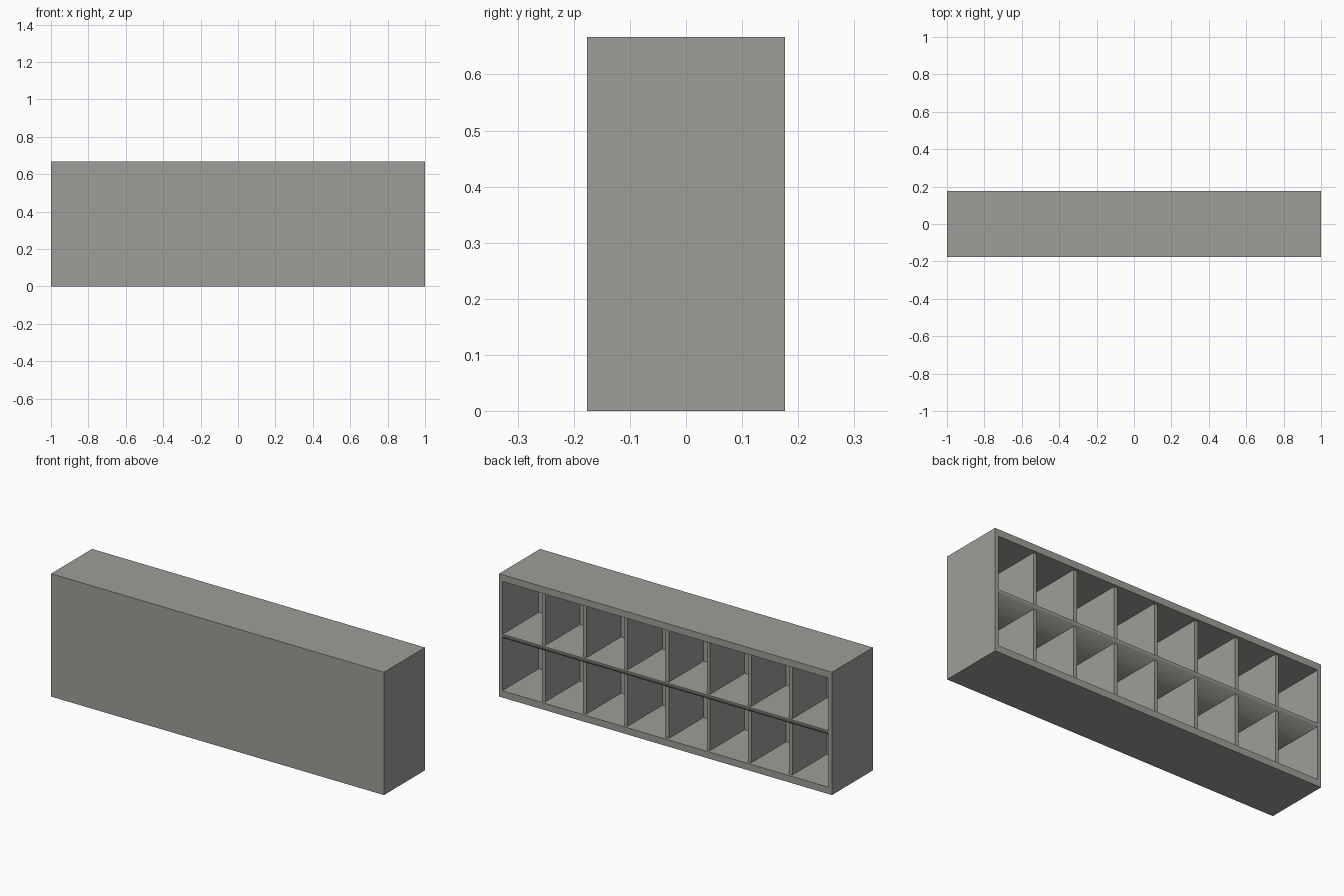
import bpy, bmesh

if "Cube" in bpy.data.objects:
    bpy.data.objects.remove(bpy.data.objects["Cube"])

W, D, H = 2.0, 0.352, 0.667          # overall size
SIDE, SLAB, FRONT = 0.02, 0.037, 0.04  # panel thicknesses
SHELF_LO, SHELF_HI = 0.323, 0.343
DIV, RECESS, COLS = 0.02, 0.015, 8

mat = bpy.data.materials.new("warm grey")
mat.diffuse_color = (0.35, 0.34, 0.315, 1.0)
mat.use_nodes = True
mat.node_tree.nodes["Principled BSDF"].inputs["Base Color"].default_value = mat.diffuse_color


def make_object(name, bm):
    bmesh.ops.recalc_face_normals(bm, faces=bm.faces)
    me = bpy.data.meshes.new(name)
    bm.to_mesh(me)
    bm.free()
    me.materials.append(mat)
    ob = bpy.data.objects.new(name, me)
    bpy.context.collection.objects.link(ob)
    return ob


def box(name, x0, x1, y0, y1, z0, z1):
    bm = bmesh.new()
    bmesh.ops.create_cube(bm, size=1.0)
    for v in bm.verts:
        v.co.x = x1 if v.co.x > 0 else x0
        v.co.y = y1 if v.co.y > 0 else y0
        v.co.z = z1 if v.co.z > 0 else z0
    return make_object(name, bm)


# Outer case: a block whose back face is inset and pushed in, leaving a tray
bm = bmesh.new()
bmesh.ops.create_cube(bm, size=1.0)
for v in bm.verts:
    v.co = (v.co.x * W, v.co.y * D, (v.co.z + 0.5) * H)
bm.faces.ensure_lookup_table()
back = max(bm.faces, key=lambda f: f.calc_center_median().y)
bmesh.ops.inset_region(bm, faces=[back], thickness=0.01)
for v in back.verts:
    v.co.x = (W / 2 - SIDE) * (1 if v.co.x > 0 else -1)
    v.co.z = H - SLAB if v.co.z > H / 2 else SLAB
new = bmesh.ops.extrude_discrete_faces(bm, faces=[back])["faces"][0]
for v in new.verts:
    v.co.y = -D / 2 + FRONT
make_object("case", bm)

# Middle shelf, with a softly shaded lower back edge
inner = W / 2 - SIDE
y_in = -D / 2 + FRONT
shelf = box("middle_shelf", -inner, inner, y_in, D / 2 - 0.002, SHELF_LO, SHELF_HI)
for p in shelf.data.polygons:
    p.use_smooth = p.normal.z < -0.5 or p.normal.y > 0.5

# Upright dividers in both rows, set slightly in from the open back
pitch = (2 * inner + DIV) / COLS
for row, (z0, z1) in {"lower": (SLAB, SHELF_LO), "upper": (SHELF_HI, H - SLAB)}.items():
    for i in range(1, COLS):
        x = -inner - DIV / 2 + i * pitch
        box(f"{row}_divider_{i}", x - DIV / 2, x + DIV / 2, y_in, D / 2 - RECESS, z0, z1)
